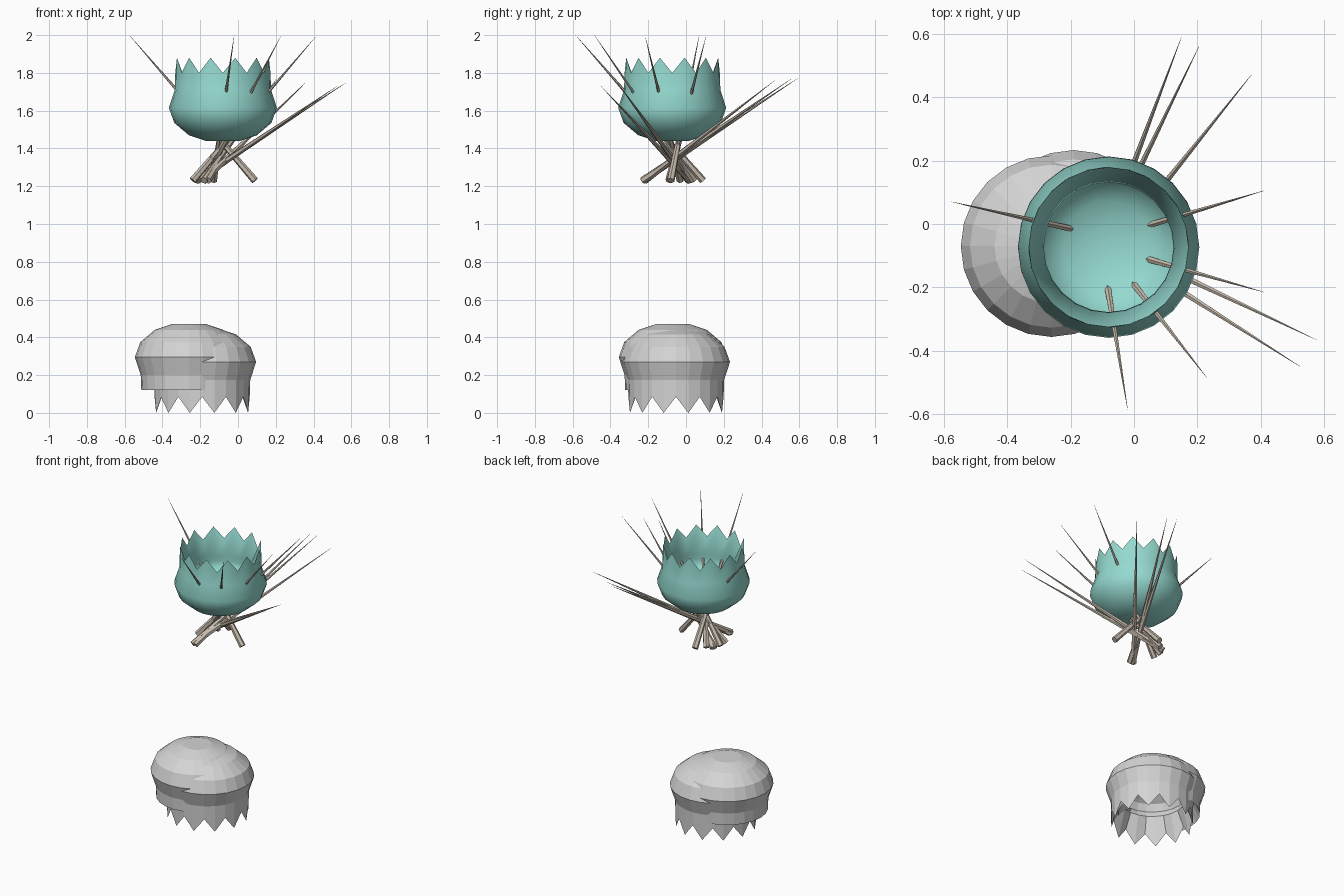
import bpy, bmesh, math
from mathutils import Vector

cube = bpy.data.objects.get("Cube")
if cube:
    bpy.data.objects.remove(cube, do_unlink=True)

SIDES = 24


def make_material(name, rgb):
    mat = bpy.data.materials.new(name)
    mat.use_nodes = True
    colour = (*rgb, 1.0)
    mat.diffuse_color = colour
    mat.node_tree.nodes["Principled BSDF"].inputs["Base Color"].default_value = colour
    return mat


teal = make_material("soft teal", (0.30, 0.70, 0.63))
grey = make_material("pale grey", (0.66, 0.66, 0.66))
beige = make_material("warm beige", (0.56, 0.49, 0.41))

# Shell section as (radius, depth from the closed end)
OUTER = [(0.09, 0.0), (0.18, 0.03), (0.257, 0.095), (0.286, 0.175), (0.255, 0.27)]
INNER = [(0.205, 0.26), (0.22, 0.22), (0.20, 0.175), (0.145, 0.138), (0.07, 0.115)]


def make_object(name, bm, mat, smooth_angle=None):
    bmesh.ops.recalc_face_normals(bm, faces=bm.faces)
    mesh = bpy.data.meshes.new(name)
    bm.to_mesh(mesh)
    bm.free()
    mesh.materials.append(mat)
    obj = bpy.data.objects.new(name, mesh)
    bpy.context.collection.objects.link(obj)
    if smooth_angle:
        bpy.ops.object.select_all(action="DESELECT")
        obj.select_set(True)
        bpy.context.view_layer.objects.active = obj
        bpy.ops.object.shade_smooth_by_angle(angle=math.radians(smooth_angle))
    return obj


def make_shell(name, centre, end_z, up, notch, tip, mat, smooth_angle=None):
    """Double-walled shell; the rim alternates between notch and tip depth."""
    bm = bmesh.new()

    def ring(radius, depth, peak):
        verts = []
        for i in range(SIDES):
            a = math.tau * i / SIDES
            d = peak if i % 2 else depth
            verts.append(bm.verts.new((centre[0] + radius * math.cos(a),
                                       centre[1] + radius * math.sin(a),
                                       end_z + up * d)))
        return verts

    rings = [ring(r, d, d) for r, d in OUTER]
    rings.append(ring(0.252, notch, tip))
    rings += [ring(r, d, d) for r, d in INNER]
    for a, b in zip(rings, rings[1:]):
        for i in range(SIDES):
            j = (i + 1) % SIDES
            bm.faces.new((a[i], a[j], b[j], b[i]))
    # Close both walls with a fan
    for loop, depth in ((rings[0], 0.0), (rings[-1], 0.11)):
        pole = bm.verts.new((*centre, end_z + up * depth))
        for i in range(SIDES):
            bm.faces.new((loop[i], loop[(i + 1) % SIDES], pole))
    return make_object(name, bm, mat, smooth_angle)


def make_spine(name, base, tip):
    """Thin tapering spine with a blunt base."""
    base, tip = Vector(base), Vector(tip)
    axis = tip - base
    bm = bmesh.new()
    bmesh.ops.create_cone(bm, cap_ends=True, segments=6, radius1=0.02,
                          radius2=0.0005, depth=axis.length)
    bmesh.ops.rotate(bm, verts=bm.verts,
                     matrix=axis.to_track_quat("Z", "Y").to_matrix())
    bmesh.ops.translate(bm, verts=bm.verts, vec=(base + tip) / 2)
    return make_object(name, bm, beige)


# Upper bowl and the two overturned shells below it
make_shell("jagged_bowl", (-0.08, -0.073), 1.44, 1, 0.36, 0.44, teal, 70)
make_shell("jagged_lower_shell", (-0.19, -0.053), 0.445, -1, 0.36, 0.445, grey)
make_shell("plain_lower_shell", (-0.26, -0.07), 0.47, -1, 0.35, 0.35, grey)

# Spines: base and tip
SPINES = [
    ((0.09, -0.08, 1.23), (-0.575, 0.07, 2.0)),
    ((-0.13, 0.09, 1.23), (-0.02, -0.585, 2.0)),
    ((-0.18, 0.04, 1.23), (0.23, -0.485, 2.0)),
    ((-0.24, -0.03, 1.23), (0.41, -0.215, 1.99)),
    ((-0.24, -0.09, 1.23), (0.41, 0.105, 1.99)),
    ((-0.225, 0.015, 1.23), (0.575, -0.365, 1.75)),
    ((-0.217, 0.02, 1.23), (0.525, -0.45, 1.73)),
    ((-0.18, -0.217, 1.23), (0.37, 0.47, 1.76)),
    ((-0.18, -0.23, 1.23), (0.205, 0.56, 1.77)),
    ((-0.16, -0.23, 1.23), (0.15, 0.59, 1.77)),
]
for n, (base, tip) in enumerate(SPINES, 1):
    make_spine(f"spine_{n}", base, tip)
